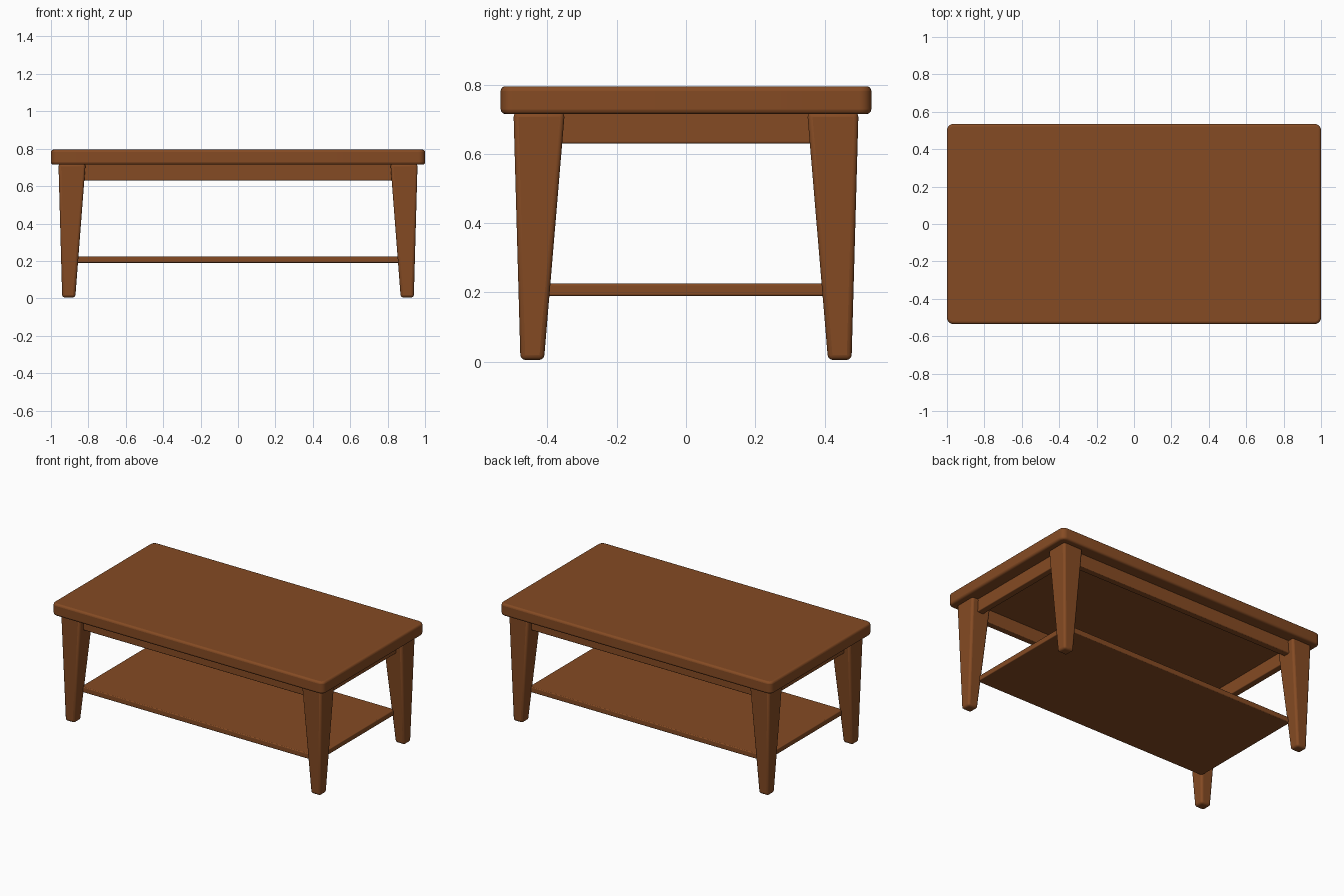
import bpy, bmesh, math

cube = bpy.data.objects.get("Cube")
if cube:
    bpy.data.objects.remove(cube, do_unlink=True)

wood = bpy.data.materials.new("warm_brown_wood")
wood.use_nodes = True
colour = (0.235, 0.070, 0.017, 1)
wood.diffuse_color = colour
wood.node_tree.nodes["Principled BSDF"].inputs["Base Color"].default_value = colour


def loft(name, low, high, bevel, corner=0):
    """Block between two rectangles (x0, x1, y0, y1, z), rounded at the edges."""
    bm = bmesh.new()
    rings = []
    for x0, x1, y0, y1, z in (low, high):
        rings.append([bm.verts.new((x, y, z))
                      for x, y in ((x0, y0), (x1, y0), (x1, y1), (x0, y1))])
    bm.faces.new(rings[0][::-1])
    bm.faces.new(rings[1])
    for i in range(4):
        j = (i + 1) % 4
        bm.faces.new((rings[0][i], rings[0][j], rings[1][j], rings[1][i]))
    if corner:
        upright = [e for e in bm.edges
                   if abs(e.verts[0].co.z - e.verts[1].co.z) > 0.01]
        bmesh.ops.bevel(bm, geom=upright, offset=corner, segments=5,
                        profile=0.5, affect='EDGES')
    bmesh.ops.recalc_face_normals(bm, faces=bm.faces)
    mesh = bpy.data.meshes.new(name)
    bm.to_mesh(mesh)
    bm.free()
    mesh.materials.append(wood)
    obj = bpy.data.objects.new(name, mesh)
    bpy.context.collection.objects.link(obj)
    mod = obj.modifiers.new("soft_edges", 'BEVEL')
    mod.width = bevel
    mod.segments = 3
    mod.limit_method = 'ANGLE'
    mod.angle_limit = math.radians(40)
    bpy.ops.object.select_all(action='DESELECT')
    obj.select_set(True)
    bpy.context.view_layer.objects.active = obj
    bpy.ops.object.shade_smooth_by_angle(angle=math.radians(35))
    return obj


def block(name, x0, x1, y0, y1, z0, z1, bevel, corner=0):
    return loft(name, (x0, x1, y0, y1, z0), (x0, x1, y0, y1, z1), bevel, corner)


def span(sign, a, b):
    return sorted((sign * a, sign * b))


# Table top and lower shelf
block("table_top", -1, 1, -0.535, 0.535, 0.715, 0.795, 0.013, 0.035)
block("shelf", -0.87, 0.87, -0.41, 0.41, 0.19, 0.225, 0.005)

# Tapered legs
for sy, depth in ((-1, "front"), (1, "back")):
    for sx, side in ((-1, "right"), (1, "left")):
        loft(f"{depth}_{side}_leg",
             (*span(sx, 0.87, 0.94), *span(sy, 0.41, 0.478), 0.005),
             (*span(sx, 0.815, 0.96), *span(sy, 0.35, 0.498), 0.72), 0.014)

# Apron rails set back between the legs
for s, long_name, short_name in ((-1, "front", "right"), (1, "back", "left")):
    block(f"{long_name}_apron", -0.84, 0.84, *span(s, 0.41, 0.455), 0.63, 0.72, 0.005)
    block(f"{short_name}_apron", *span(s, 0.87, 0.915), -0.375, 0.375, 0.63, 0.72, 0.005)
